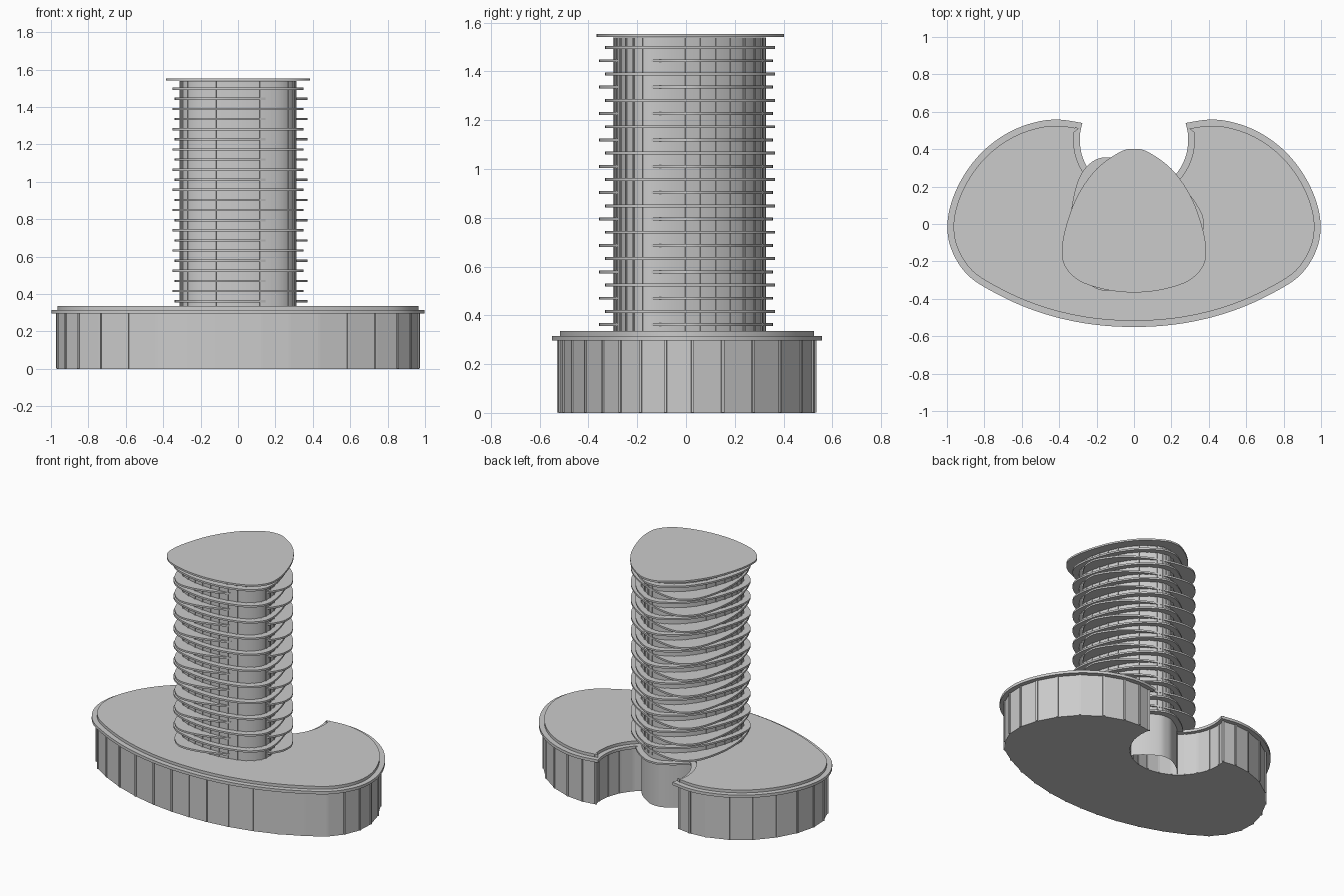
import bpy, bmesh, math
from mathutils import Vector, Matrix

cube = bpy.data.objects.get("Cube")
if cube:
    bpy.data.objects.remove(cube, do_unlink=True)

grey = bpy.data.materials.new("light_grey")
grey.use_nodes = True
grey.diffuse_color = (0.6, 0.6, 0.6, 1)
grey.node_tree.nodes["Principled BSDF"].inputs["Base Color"].default_value = (0.6, 0.6, 0.6, 1)


def spline(pts, steps, closed):
    """Smooth curve through the points."""
    n, out = len(pts), []
    for i in range(n if closed else n - 1):
        ids = [i - 1, i, i + 1, i + 2]
        ids = [k % n if closed else min(max(k, 0), n - 1) for k in ids]
        a, b, c, d = (Vector(pts[k]) for k in ids)
        for s in range(steps):
            t = s / steps
            out.append(0.5 * (2 * b + (c - a) * t + (2 * a - 5 * b + 4 * c - d) * t ** 2
                              + (3 * b - a - 3 * c + d) * t ** 3))
    if not closed:
        out.append(Vector(pts[-1]))
    return out


def corner_normals(loop):
    """Outward mitre direction at each point of a counter-clockwise loop."""
    out = []
    for i, p in enumerate(loop):
        e1 = (p - loop[i - 1]).normalized()
        e2 = (loop[(i + 1) % len(loop)] - p).normalized()
        n1, n2 = Vector((e1.y, -e1.x)), Vector((e2.y, -e2.x))
        m = (n1 + n2).normalized()
        out.append(m / max(m.dot(n1), 0.5))
    return out


def inset(loop, dist):
    return [p - n * dist for p, n in zip(loop, corner_normals(loop))]


def finish(bm, name, smooth=False):
    bmesh.ops.recalc_face_normals(bm, faces=bm.faces)
    me = bpy.data.meshes.new(name)
    bm.to_mesh(me)
    bm.free()
    me.materials.append(grey)
    ob = bpy.data.objects.new(name, me)
    bpy.context.collection.objects.link(ob)
    if smooth:
        bpy.ops.object.select_all(action="DESELECT")
        ob.select_set(True)
        bpy.context.view_layer.objects.active = ob
        bpy.ops.object.shade_smooth_by_angle(angle=math.radians(30))
    return ob


def add_prism(bm, loop, z0, z1, bottom=True):
    low = [bm.verts.new((p.x, p.y, z0)) for p in loop]
    high = [bm.verts.new((p.x, p.y, z1)) for p in loop]
    n = len(loop)
    for i in range(n):
        j = (i + 1) % n
        bm.faces.new((low[i], low[j], high[j], high[i]))
    bm.faces.new(high)
    if bottom:
        bm.faces.new(low[::-1])


def prism(name, loop, z0, z1, smooth=True, bottom=True):
    bm = bmesh.new()
    add_prism(bm, loop, z0, z1, bottom)
    return finish(bm, name, smooth)


def mullions(name, loop, z0, z1, size):
    """Thin upright bars at the corners of a wall."""
    bm = bmesh.new()
    for p, n in zip(loop, corner_normals(loop)):
        turn = Matrix.Rotation(math.atan2(n.y, n.x), 4, "Z")
        bmesh.ops.create_cube(bm, size=1, matrix=Matrix.Translation((p.x, p.y, (z0 + z1) / 2))
                              @ turn @ Matrix.Diagonal((size, size, z1 - z0, 1)))
    return finish(bm, name)


# Podium outline: right half from the notch corner round to the front
EDGE = [(0.276, 0.54), (0.4, 0.558), (0.52, 0.546), (0.66, 0.495), (0.79, 0.405), (0.89, 0.29),
        (0.96, 0.16), (0.995, 0.03), (0.99, -0.09), (0.945, -0.2), (0.87, -0.29), (0.75, -0.365),
        (0.6, -0.437), (0.44, -0.492), (0.28, -0.528), (0.13, -0.546)]


def podium_outline(steps, notch_steps):
    pts = EDGE + [(0, -0.55)] + [(-x, y) for x, y in reversed(EDGE)]
    loop = spline(pts, steps, False)
    start, end = math.radians(162), math.radians(378)
    for i in range(1, notch_steps):
        a = start + (end - start) * i / notch_steps
        loop.append(Vector((0.29 * math.cos(a), 0.45 + 0.29 * math.sin(a))))
    return loop[::-1]


# Podium: faceted wall, projecting slab and raised roof plate
fine = podium_outline(6, 40)
wall = inset(podium_outline(1, 14), 0.028)
prism("podium_wall", wall, 0, 0.297, smooth=False)
mullions("podium_mullions", wall, 0.002, 0.297, 0.012)
prism("podium_slab", fine, 0.297, 0.316)
prism("podium_roof", inset(fine, 0.033), 0.316, 0.335)

# Tower outline: rounded triangle pointing to the back
HALF = [(0.075, 0.385), (0.2, 0.295), (0.3, 0.155), (0.36, 0.0), (0.385, -0.13),
        (0.37, -0.225), (0.29, -0.305), (0.15, -0.351)]
TOWER = [(0, 0.402)] + HALF + [(0, -0.366)] + [(-x, y) for x, y in reversed(HALF)]
outline = spline(TOWER, 5, True)[::-1]
core = [p * 0.803 for p in outline]
prism("tower_core", core, 0, 1.54, bottom=False)
mullions("tower_mullions", [p * 0.803 for p in spline(TOWER, 2, True)[::-1]], 0.335, 1.54, 0.009)
prism("tower_roof", outline, 1.541, 1.553)

# Floor plates, every second one turned a quarter
bm = bmesh.new()
for i in range(23):
    z = 1.498 - i * 0.0541
    if i % 2:
        plate = [Vector((p.y, -p.x)) * 0.925 for p in outline]
    else:
        plate = [p * 0.908 for p in outline]
    add_prism(bm, plate, z - 0.006, z + 0.006)
finish(bm, "floor_plates", True)
